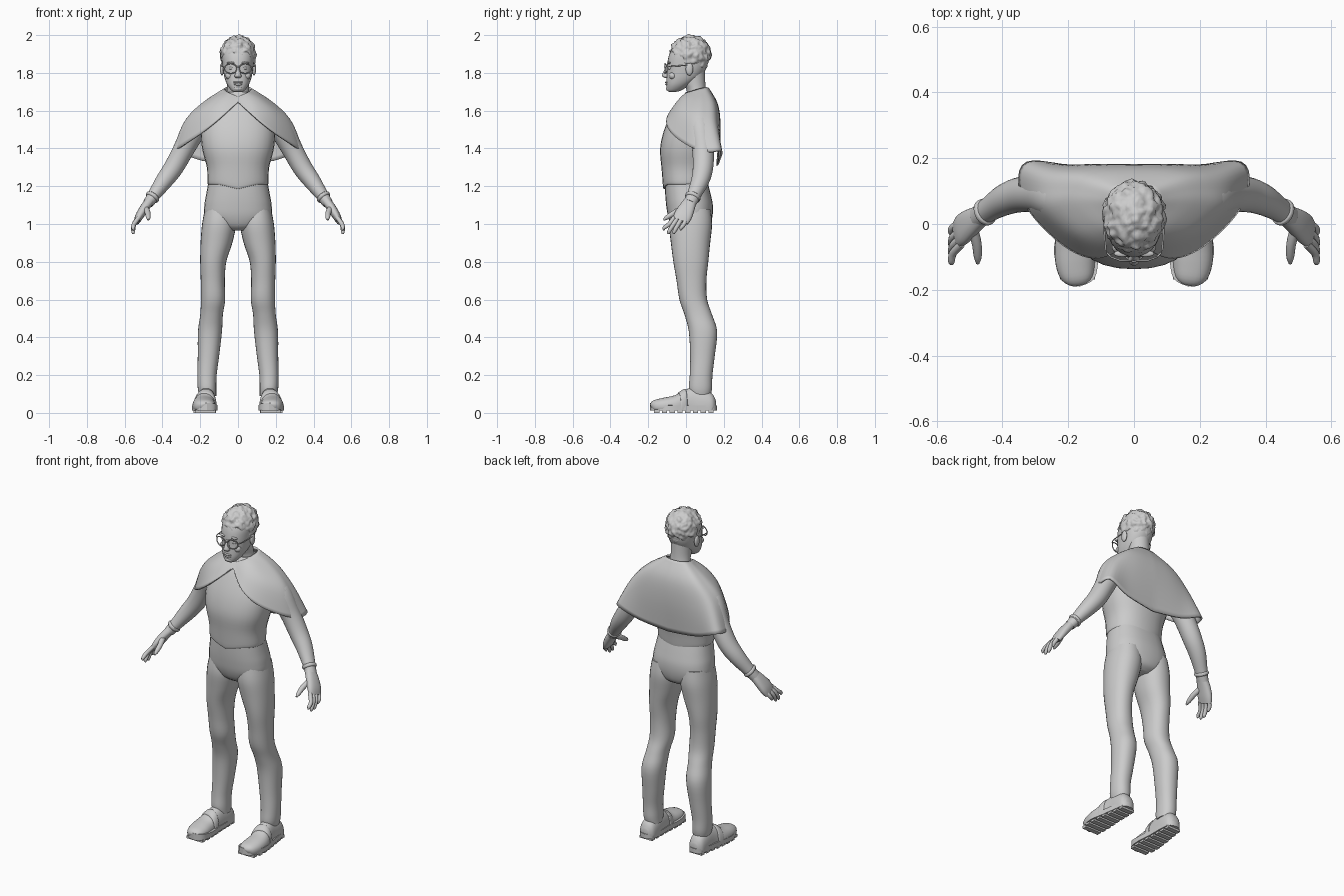
import bpy, bmesh, math
from mathutils import Vector, noise

cube = bpy.data.objects.get("Cube")
if cube:
    bpy.data.objects.remove(cube, do_unlink=True)

grey = bpy.data.materials.new("plain grey")
grey.use_nodes = True
GREY = (0.6, 0.6, 0.6, 1)
grey.diffuse_color = GREY
grey.node_tree.nodes["Principled BSDF"].inputs["Base Color"].default_value = GREY


def finish(name, bm, mirror=False, angle=50):
    """Turn a bmesh into a smooth shaded, optionally mirrored object."""
    bmesh.ops.recalc_face_normals(bm, faces=bm.faces)
    mesh = bpy.data.meshes.new(name)
    bm.to_mesh(mesh)
    bm.free()
    mesh.materials.append(grey)
    obj = bpy.data.objects.new(name, mesh)
    bpy.context.collection.objects.link(obj)
    bpy.ops.object.select_all(action='DESELECT')
    obj.select_set(True)
    bpy.context.view_layer.objects.active = obj
    bpy.ops.object.shade_smooth_by_angle(angle=math.radians(angle))
    if mirror:
        obj.modifiers.new("mirror", 'MIRROR').merge_threshold = 0.001
    return obj


def spline(points, steps):
    """Catmull-Rom curve through tuples of any length."""
    pts = [points[0], *points, points[-1]]
    out = []
    for a, b, c, d in zip(pts, pts[1:], pts[2:], pts[3:]):
        for k in range(steps):
            t = k / steps
            out.append([q + t / 2 * (r - p + t * (2*p - 5*q + 4*r - s + t * (3*(q - r) + s - p)))
                        for p, q, r, s in zip(a, b, c, d)])
    return out + [list(points[-1])]


def loft(name, rings, mirror=False, power=2.0, sides=28, steps=4, upright=False, shape=None):
    """Skin rings (x, y, z, rx, ry); rings lie flat, or square to the path."""
    bm = bmesh.new()
    rows, curve = [], spline(rings, steps)
    for i, (x, y, z, rx, ry) in enumerate(curve):
        u, v = Vector((1, 0, 0)), Vector((0, 1, 0))
        if not upright:
            tangent = Vector(curve[min(i + 1, len(curve) - 1)][:3]) - Vector(curve[max(i - 1, 0)][:3])
            u = tangent.cross(v if abs(tangent.y) < .9 * tangent.length else Vector((0, 0, 1))).normalized()
            v = u.cross(tangent).normalized()
        row = []
        for k in range(sides):
            a = math.tau * k / sides
            c, s = math.cos(a), math.sin(a)
            p = Vector((x, y, z)) + u * math.copysign(abs(c) ** (2 / power), c) * rx \
                + v * math.copysign(abs(s) ** (2 / power), s) * ry
            row.append(bm.verts.new(shape(p) if shape else p))
        rows.append(row)
    for low, high in zip(rows, rows[1:]):
        for k in range(sides):
            n = (k + 1) % sides
            bm.faces.new((low[k], low[n], high[n], high[k]))
    bm.faces.new(rows[0])
    bm.faces.new(rows[-1])
    return finish(name, bm, mirror)


def column(name, levels, x=None, **options):
    """Upright loft from levels (z, x low, x high, front, back)."""
    rings = [((a + b) / 2, (f + k) / 2, z, (b - a) / 2, (k - f) / 2) for z, a, b, f, k in levels]
    return loft(name, rings, upright=True, **options)


def blob(name, centre, radii, mirror=False, shape=None, detail=3):
    bm = bmesh.new()
    bmesh.ops.create_icosphere(bm, subdivisions=detail, radius=1)
    for vert in bm.verts:
        p = Vector(c + r * q for c, r, q in zip(centre, radii, vert.co))
        vert.co = shape(p, vert.co) if shape else p
    return finish(name, bm, mirror, 180)


# Shirt with a hem dipping at the front, and the trousers
def dip_hem(p):
    if p.z < 1.26:
        p.z -= .03 * max(0, 1 - abs(p.x) / .1) * (1.26 - p.z) / .06
    return p


column("shirt", [(1.21, -.155, .155, -.115, .112), (1.22, -.162, .162, -.122, .118),
                 (1.3, -.165, .165, -.13, .13), (1.4, -.19, .19, -.137, .15),
                 (1.5, -.195, .195, -.115, .16), (1.6, -.165, .165, -.07, .15),
                 (1.66, -.1, .1, -.03, .13), (1.7, -.068, .068, .0, .11)], power=2.3, shape=dip_hem)
column("trouser_hips", [(.965, -.06, .06, -.045, .09), (.99, -.12, .12, -.075, .125),
                        (1.04, -.175, .175, -.095, .14), (1.1, -.178, .178, -.105, .142),
                        (1.16, -.168, .168, -.11, .13), (1.23, -.155, .155, -.112, .112)], power=2.4)
column("trouser_leg", [(.09, .115, .205, .025, .13), (.13, .115, .213, .015, .138),
                       (.2, .113, .215, .02, .14), (.3, .1, .213, .022, .152),
                       (.43, .085, .212, .015, .165), (.52, .08, .2, -.008, .138),
                       (.6, .068, .196, -.035, .112), (.7, .07, .197, -.05, .108),
                       (.8, .062, .2, -.067, .118), (.9, .03, .198, -.08, .128),
                       (1, .01, .19, -.09, .138), (1.08, .02, .175, -.08, .13)],
       mirror=True, power=2.2)

# Shoulder cape: ribs run from the collar down to the hem, front to back
ribs = [
    [(0, -.02, 1.67), (0, -.025, 1.665), (0, -.03, 1.66), (0, -.045, 1.645)],
    [(.045, 0, 1.69), (.07, -.03, 1.66), (.09, -.06, 1.62), (.1, -.1, 1.555)],
    [(.06, .03, 1.7), (.12, 0, 1.66), (.18, -.03, 1.59), (.195, -.075, 1.48)],
    [(.07, .06, 1.71), (.18, .06, 1.64), (.265, .045, 1.55), (.3, .02, 1.41)],
    [(.07, .08, 1.715), (.18, .1, 1.64), (.275, .1, 1.54), (.345, .11, 1.38)],
    [(.06, .1, 1.72), (.16, .14, 1.64), (.255, .155, 1.53), (.325, .185, 1.385)],
    [(.04, .11, 1.72), (.1, .16, 1.63), (.16, .175, 1.5), (.19, .175, 1.335)],
    [(0, .115, 1.72), (0, .165, 1.63), (0, .178, 1.5), (0, .165, 1.31)]]
fine = [spline(rib, 5) for rib in ribs]
columns = [spline(line, 5) for line in zip(*fine)]
bm = bmesh.new()
grid = [[bm.verts.new(p) for p in line] for line in columns]
for up, down in zip(grid, grid[1:]):
    for k in range(len(up) - 1):
        bm.faces.new((up[k], down[k], down[k + 1], up[k + 1]))
cape = finish("cape", bm, True)
solid = cape.modifiers.new("cloth thickness", 'SOLIDIFY')
solid.thickness, solid.offset = .01, 0

# Arms, palms and fingers
loft("arm", [(.15, .07, 1.58, .05, .055), (.22, .075, 1.52, .066, .066), (.285, .09, 1.4, .056, .058),
             (.34, .09, 1.3, .052, .054), (.39, .075, 1.23, .046, .048), (.44, .045, 1.16, .035, .038),
             (.475, .02, 1.11, .028, .034)], mirror=True)
loft("sleeve_cuff", [(.447, .04, 1.15, .034, .038), (.45, .038, 1.146, .038, .042),
                     (.455, .034, 1.139, .038, .042), (.458, .032, 1.135, .033, .037)], mirror=True)
loft("palm", [(.465, .025, 1.125, .024, .032), (.495, .005, 1.085, .024, .042),
              (.52, -.015, 1.045, .022, .048), (.535, -.03, 1.015, .016, .044)], mirror=True, power=2.4)
for finger, base, tip, drop in (("index", -.062, -.115, .965), ("middle", -.04, -.09, .945),
                                ("ring", -.018, -.062, .945), ("little", .004, -.025, .965)):
    mid = (base + tip) / 2
    loft(finger + "_finger", [(.525, base, 1.035, .012, .012), (.55, mid, 1.0, .012, .012),
                              (.555, tip, drop + .015, .01, .01), (.553, tip - .002, drop + .002, .004, .004)],
         mirror=True, sides=12)
loft("thumb", [(.49, -.015, 1.085, .016, .016), (.478, -.06, 1.06, .015, .015),
               (.475, -.1, 1.035, .012, .012), (.475, -.12, 1.022, .005, .005)], mirror=True, sides=12)


# Shoes: upper, strap and grooved sole
def ground(p):
    p.z = max(p.z, .015)
    return p


loft("shoe_upper", [(.17, -.182, .03, .025, .018), (.172, -.165, .035, .048, .033),
                    (.178, -.12, .035, .06, .045), (.18, -.06, .035, .06, .058),
                    (.172, -.01, .035, .053, .085), (.167, .04, .035, .05, .1),
                    (.165, .1, .035, .05, .09), (.165, .14, .035, .044, .065),
                    (.165, .158, .035, .022, .03)], mirror=True, power=2.3, shape=ground)
loft("shoe_strap", [(.177, -.04, .035, .057, .068), (.176, -.035, .035, .061, .077),
                    (.171, -.008, .035, .058, .092), (.17, -.003, .035, .05, .084)],
     mirror=True, power=2.3, shape=ground)
outline = spline([(.165, -.19), (.215, -.17), (.243, -.09), (.23, 0), (.218, .08), (.205, .145), (.165, .163),
                  (.125, .145), (.115, .08), (.115, 0), (.108, -.09), (.12, -.165), (.165, -.19)], 4)[:-1]
bm = bmesh.new()
rim = [bm.verts.new((x, y, .012)) for x, y in outline]
top = bmesh.ops.extrude_face_region(bm, geom=[bm.faces.new(rim)])["geom"]
for vert in top:
    if isinstance(vert, bmesh.types.BMVert):
        vert.co.z = .04 + .012 * max(0, -vert.co.y - .1) / .09
finish("shoe_sole", bm, True, 30)
bm = bmesh.new()
for k in range(8):
    y = -.155 + k * .041
    near = [x for x, v in outline if abs(v - y) < .035]
    lug = bmesh.ops.create_cube(bm, size=1)["verts"]
    left, right = min(near) + .008, max(near) - .008
    for vert in lug:
        vert.co = ((left + right) / 2 + vert.co.x * (right - left), y + vert.co.y * .028, .008 + vert.co.z * .016)
finish("sole_treads", bm, True, 30)

# Neck and head
column("neck", [(1.62, -.075, .075, -.005, .13), (1.7, -.06, .06, .005, .108),
                (1.75, -.057, .057, -.015, .102), (1.82, -.06, .06, -.03, .1)])
column("head", [(1.7, -.02, .02, -.09, -.05), (1.707, -.035, .035, -.1, -.025),
                (1.735, -.056, .056, -.104, .02), (1.77, -.07, .07, -.103, .07),
                (1.81, -.078, .078, -.1, .1), (1.85, -.083, .083, -.099, .115),
                (1.9, -.085, .085, -.088, .118), (1.95, -.07, .07, -.06, .1),
                (1.98, -.02, .02, -.01, .05)], power=2.25)
loft("nose", [(0, -.09, 1.84, .008, .012), (0, -.1, 1.82, .009, .013), (0, -.108, 1.795, .015, .017),
              (0, -.107, 1.781, .018, .018), (0, -.1, 1.772, .01, .01)], upright=True, sides=16)
for part, centre, radii in (("upper_lip", (0, -.1, 1.75), (.027, .011, .006)),
                            ("lower_lip", (0, -.099, 1.74), (.024, .011, .007)),
                            ("chin", (0, -.09, 1.717), (.025, .016, .014))):
    blob(part, centre, radii)
for part, centre, radii in (("eye", (.034, -.083, 1.825), (.015, .012, .009)),
                            ("eyebrow", (.036, -.09, 1.853), (.025, .01, .006)),
                            ("cheek", (.045, -.07, 1.785), (.022, .02, .02)),
                            ("ear", (.085, .018, 1.82), (.011, .02, .034))):
    blob(part, centre, radii, mirror=True)


# Curly hair, trimmed along the hairline
def curl(p, normal):
    p += normal * .011 * noise.noise(p * 45) + normal * .005 * noise.noise(p * 90)
    t = min(1, max(0, (p.y + .06) / .15))
    p.z = max(p.z, 1.885 - .09 * t)
    return p


blob("hair", (0, .024, 1.897), (.094, .108, .102), shape=curl, detail=5)

# Glasses: round rims, bridge and temples
bm = bmesh.new()
tube = 8
loops = []
for i in range(32):
    a = math.tau * i / 32
    loops.append([bm.verts.new((.039 + math.cos(a) * (.032 + .003 * math.cos(b)), -.112 + .003 * math.sin(b)
                                + .012 * max(0, math.cos(a)),
                                1.823 + math.sin(a) * (.026 + .003 * math.cos(b))))
                  for b in (math.tau * j / tube for j in range(tube))])
for i, loop in enumerate(loops):
    after = loops[(i + 1) % 32]
    for j in range(tube):
        n = (j + 1) % tube
        bm.faces.new((loop[j], after[j], after[n], loop[n]))
finish("glasses_rim", bm, True)
loft("glasses_bridge", [(-.009, -.112, 1.828, .003, .003), (0, -.115, 1.832, .003, .003),
                        (.009, -.112, 1.828, .003, .003)], sides=8)
loft("glasses_temple", [(.07, -.1, 1.83, .003, .003), (.085, -.08, 1.835, .003, .003),
                        (.089, -.03, 1.838, .003, .003), (.089, .02, 1.842, .003, .003)], mirror=True, sides=8)
